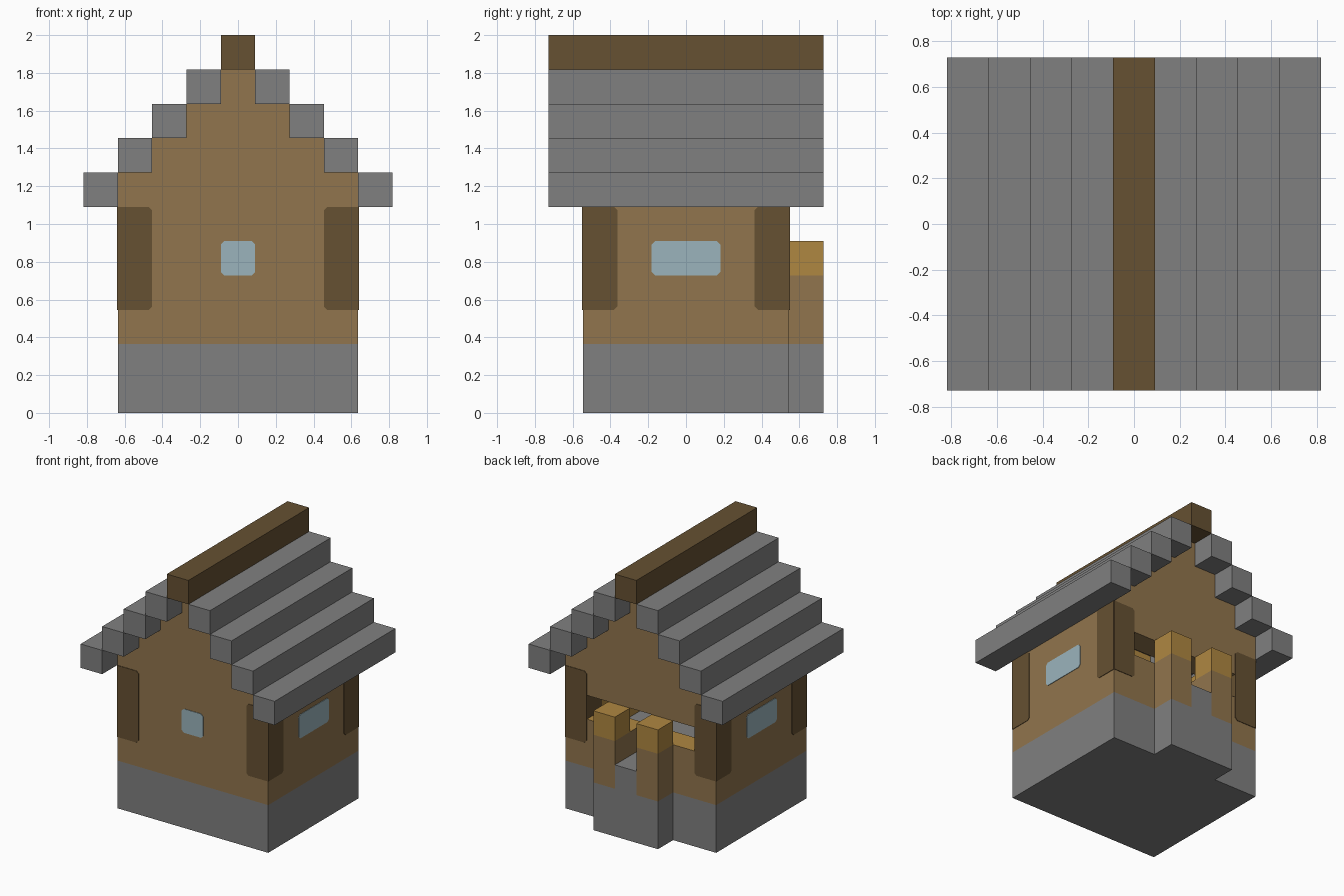
import bpy
import bmesh
from mathutils import Matrix, Vector

cube = bpy.data.objects.get("Cube")
if cube:
    bpy.data.objects.remove(cube, do_unlink=True)

U = 2 / 11  # one block


def material(name, rgb):
    m = bpy.data.materials.new(name)
    m.use_nodes = True
    m.diffuse_color = (*rgb, 1)
    m.node_tree.nodes["Principled BSDF"].inputs["Base Color"].default_value = (*rgb, 1)
    return m


STONE = material("grey stone", (0.216, 0.216, 0.216))
WALL = material("brown plaster", (0.283, 0.178, 0.074))
DARK = material("dark timber", (0.133, 0.082, 0.032))
PLANK = material("golden planks", (0.429, 0.242, 0.053))
GLASS = material("pale glass", (0.328, 0.456, 0.503))


def finish(bm, name, mats, rule=None):
    bmesh.ops.recalc_face_normals(bm, faces=bm.faces)
    if rule:
        for f in bm.faces:
            f.material_index = int(rule(f.normal, f.calc_center_median()))
    me = bpy.data.meshes.new(name)
    bm.to_mesh(me)
    bm.free()
    for m in mats:
        me.materials.append(m)
    ob = bpy.data.objects.new(name, me)
    bpy.context.collection.objects.link(ob)
    return ob


def prism(name, outline, depth, matrix, mats, rule=None):
    """Extrude a flat outline (local x, z) along local y, then place it."""
    bm = bmesh.new()
    face = bm.faces.new([bm.verts.new((x, 0, z)) for x, z in outline])
    new = bmesh.ops.extrude_face_region(bm, geom=[face])["geom"]
    verts = [v for v in new if isinstance(v, bmesh.types.BMVert)]
    bmesh.ops.translate(bm, vec=(0, depth, 0), verts=verts)
    bmesh.ops.transform(bm, matrix=matrix, verts=bm.verts)
    return finish(bm, name, mats, rule)


def box(name, x, y, z, mats, rule=None):
    """Box from ranges given in blocks."""
    bm = bmesh.new()
    lo, hi = Vector((x[0], y[0], z[0])) * U, Vector((x[1], y[1], z[1])) * U
    bmesh.ops.create_cube(bm, size=1, matrix=Matrix.Translation((lo + hi) / 2)
                          @ Matrix.Diagonal((*(hi - lo), 1)))
    return finish(bm, name, mats, rule)


def span(side, a, b):
    return tuple(sorted((side * a, side * b)))


def inward(n, c):
    return n.x * c.x + n.y * c.y < -0.1


SIDES = ((1, "left"), (-1, "right"))

# Stone base, floor and doorstep
box("stone_base", (-3.5, 3.5), (-3, 3), (0, 2), [STONE])
box("porch_base", (-1.5, 1.5), (3, 4), (0, 2), [STONE])
box("floor", (-2.5, 2.5), (-2, 2), (2, 3), [STONE])
box("doorstep", (-0.5, 0.5), (2, 4), (2, 3), [STONE])


# Front and back walls with stepped gables
def gable(bottom, half_width):
    right = [(half_width, bottom), (half_width, 6)]
    for i in range(4):
        right += [(3.5 - i, 6 + i), (3.5 - i, 7 + i)]
    right = [p for i, p in enumerate(right) if i == 0 or p != right[i - 1]]
    pts = right + [(-x, z) for x, z in reversed(right)]
    return [(x * U, z * U) for x, z in pts]


def lining(n, c):
    return abs(n.y) > 0.5 and inward(n, c)


prism("front_wall", gable(2, 3.5), U, Matrix.Translation((0, -3 * U, 0)),
      [WALL, PLANK], lining)
prism("back_gable", gable(5, 2.5), U, Matrix.Translation((0, 2 * U, 0)),
      [WALL, PLANK], lining)

# Side walls, back wall pieces, porch posts
for s, side in SIDES:
    box(side + "_wall", span(s, 2.5, 3.5), (-2, 2), (2, 6), [WALL, PLANK], inward)
    box(side + "_back_corner", span(s, 2.5, 3.5), (2, 3), (2, 6), [WALL, DARK],
        lambda n, c: abs(n.x) > 0.5 and inward(n, c))
    box(side + "_back_parapet", span(s, 0.5, 2.5), (2, 3), (2, 4), [WALL, PLANK],
        lambda n, c: n.z > 0.5 or n.y < -0.5)
    box(side + "_porch_post", span(s, 0.5, 1.5), (3, 4), (2, 4), [WALL])
    box(side + "_porch_post_cap", span(s, 0.5, 1.5), (3, 4), (4, 5), [PLANK])

# Stepped roof courses and ridge
for i in range(4):
    for s, side in SIDES:
        box(f"{side}_roof_course_{i + 1}", span(s, 3.5 - i, 4.5 - i), (-4, 4),
            (6 + i, 7 + i), [STONE])
box("roof_ridge", (-0.5, 0.5), (-4, 4), (10, 11), [DARK])

# Painted plates for windows and corner timbers
THIN = 0.004
CUT = 0.1


def plate(name, a, b, z0, z1, facing, mat, cut_a=True, cut_b=True):
    """Thin plate; a..b runs along the wall, facing is the turn and wall distance."""
    ca, cb = CUT * cut_a, CUT * cut_b
    pts = [(a + ca, z0), (b - cb, z0), (b, z0 + cb), (b, z1 - cb),
           (b - cb, z1), (a + ca, z1), (a, z1 - ca), (a, z0 + ca)]
    pts = [(x * U, z * U) for x, z in dict.fromkeys(pts)]
    turn, dist = facing
    place = Matrix.Rotation(turn, 4, "Z") @ Matrix.Translation((0, -dist * U - THIN, 0))
    prism(name, pts, THIN, place, [mat])


QUARTER = 1.5707963
FRONT, BACK = (0, 3), (2 * QUARTER, 3)
LEFT, RIGHT = (QUARTER, 3.5), (-QUARTER, 3.5)

plate("front_window", -0.5, 0.5, 4, 5, FRONT, GLASS)
for label, facing, half in (("front", FRONT, 3.5), ("back", BACK, 3.5),
                            ("left", LEFT, 3), ("right", RIGHT, 3)):
    if label in ("left", "right"):
        plate(label + "_window", -1, 1, 4, 5, facing, GLASS)
    plate(label + "_timber_a", -half, 1 - half, 3, 6, facing, DARK, cut_a=False)
    plate(label + "_timber_b", half - 1, half, 3, 6, facing, DARK, cut_b=False)
